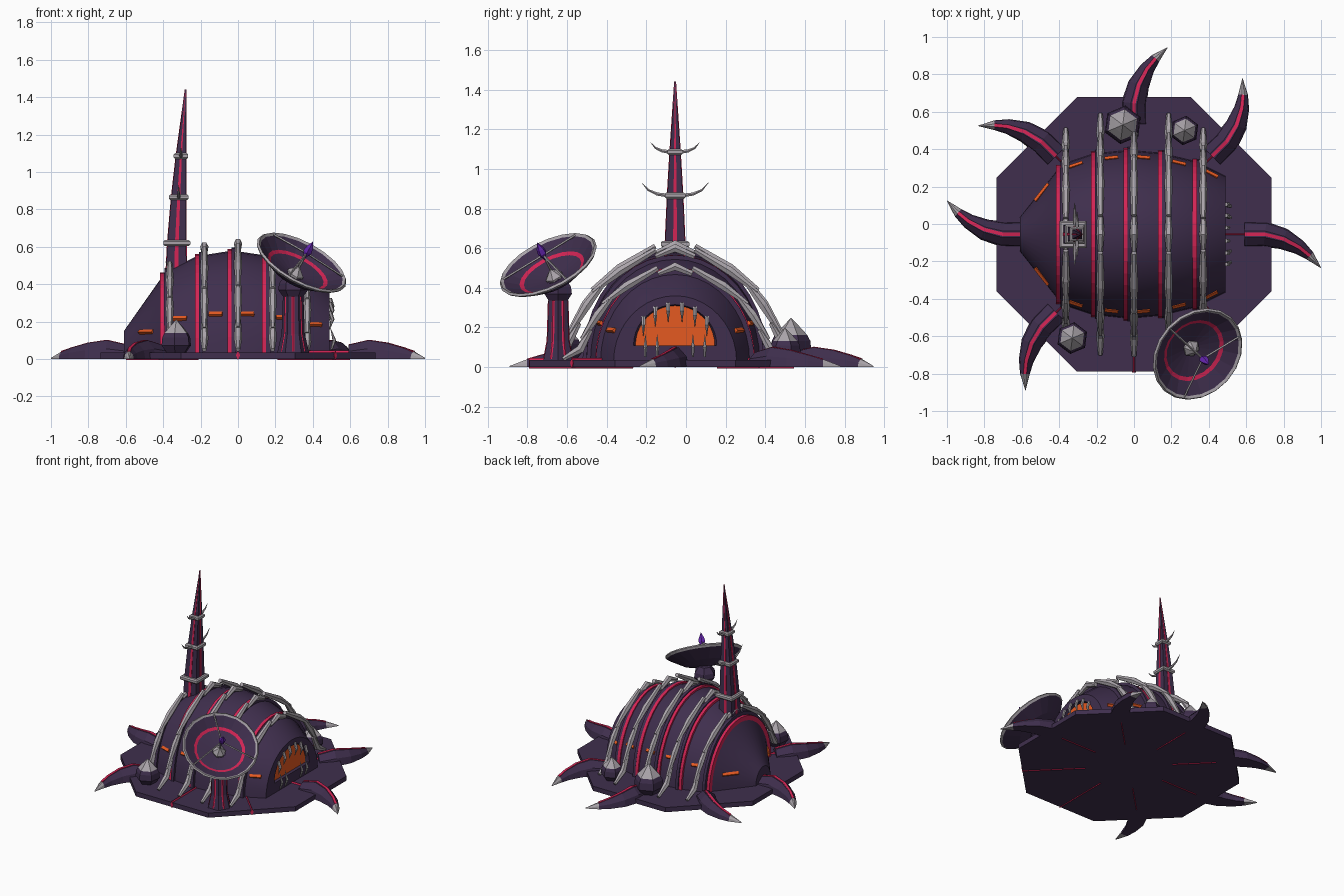
import bpy, bmesh, math
from mathutils import Vector

if "Cube" in bpy.data.objects:
    bpy.data.objects.remove(bpy.data.objects["Cube"], do_unlink=True)

CY = -0.055                      # fore-aft centre of the building
FLOOR = 0.035                    # top of the base slab


def material(name, rgb):
    m = bpy.data.materials.new(name)
    m.use_nodes = True
    m.diffuse_color = (*rgb, 1)
    m.node_tree.nodes["Principled BSDF"].inputs["Base Color"].default_value = (*rgb, 1)
    return m


SHELL = material("dark violet shell", (0.05, 0.028, 0.075))
BONE = material("grey bone", (0.40, 0.37, 0.40))
PINK = material("hot pink glow", (0.65, 0.018, 0.09))
ORANGE = material("orange glow", (0.78, 0.10, 0.015))
CRYSTAL = material("purple crystal", (0.14, 0.02, 0.46))


def loft(name, rings, mats, slots=None, end_slot=0, smooth=False):
    """Bridge closed rings of equal length; slots gives one material per span."""
    bm = bmesh.new()
    loops = [[bm.verts.new(p) for p in ring] for ring in rings]
    n = len(loops[0])
    for k in range(len(loops) - 1):
        a, b = loops[k], loops[k + 1]
        for i in range(n):
            j = (i + 1) % n
            f = bm.faces.new((a[i], a[j], b[j], b[i]))
            f.material_index = slots[k] if slots else 0
    bm.faces.new(loops[0][::-1])
    bm.faces.new(loops[-1]).material_index = end_slot
    bmesh.ops.recalc_face_normals(bm, faces=bm.faces)
    mesh = bpy.data.meshes.new(name)
    for f in bm.faces:
        f.smooth = smooth
    bm.to_mesh(mesh)
    bm.free()
    if smooth:
        mesh.set_sharp_from_angle(angle=math.radians(25))
    for m in mats:
        mesh.materials.append(m)
    ob = bpy.data.objects.new(name, mesh)
    bpy.context.collection.objects.link(ob)
    return ob


def lathe(name, profile, sides, mats, slots=None, at=(0, 0, 0), turn=0.0):
    """Turn (radius, height) points about z."""
    rings = [[Vector((r * math.cos(turn + math.tau * i / sides),
                      r * math.sin(turn + math.tau * i / sides), z))
              for i in range(sides)] for r, z in profile]
    ob = loft(name, rings, mats, slots, end_slot=slots[-1] if slots else 0)
    ob.location = at
    return ob


def sweep(name, pts, sizes, side, mat, sides=6):
    """Sweep a flattened n-gon along points; side is the fixed width axis."""
    pts, side = [Vector(p) for p in pts], Vector(side)
    rings = []
    for k, p in enumerate(pts):
        t = (pts[min(k + 1, len(pts) - 1)] - pts[max(k - 1, 0)]).normalized()
        up = t.cross(side).normalized()
        w, h = sizes[k]
        rings.append([p + side * w * math.cos(math.tau * i / sides)
                      + up * h * math.sin(math.tau * i / sides) for i in range(sides)])
    return loft(name, rings, [mat])


def box_ring(cx, cy, z, hx, hy):
    return [Vector((cx + a * hx, cy + b * hy, z)) for a, b in ((-1, -1), (1, -1), (1, 1), (-1, 1))]


# Octagonal base slab
lathe("base_slab", [(0.795, 0), (0.795, FLOOR)], 8, [SHELL], at=(0, CY, 0), turn=math.pi / 8)

# Barrel-shaped hull: stations of x, half width, crown height
STATIONS = [(-0.61, 0.09, 0.15), (-0.42, 0.33, 0.42), (-0.40, 0.37, 0.46), (-0.22, 0.43, 0.55),
            (-0.03, 0.45, 0.58), (0.14, 0.435, 0.555), (0.33, 0.39, 0.49), (0.49, 0.31, 0.36)]


def arch(x, hw, top, base=0.03, n=20):
    return [Vector((x, CY + hw * math.cos(math.pi * i / n),
                    base + (top - base) * math.sin(math.pi * i / n))) for i in range(n + 1)]


def hull_at(x):
    for (x0, w0, t0), (x1, w1, t1) in zip(STATIONS, STATIONS[1:]):
        if x <= x1:
            f = (x - x0) / (x1 - x0)
            return w0 + f * (w1 - w0), t0 + f * (t1 - t0)
    return STATIONS[-1][1:]


mouth = [arch(0.49, 0.21, 0.315, 0.11), arch(0.465, 0.20, 0.31, 0.11)]
loft("hull", [arch(*s) for s in STATIONS] + mouth, [SHELL, ORANGE], end_slot=1, smooth=True)

# Glowing bands with a dark hoop beside each
for x in (-0.405, -0.22, -0.045, 0.14, 0.325):
    for name, mat, dx, lift in (("glow_band", PINK, 0.0, 0.012), ("dark_hoop", SHELL, 0.022, 0.018)):
        hw, top = hull_at(x + dx)
        loft(name, [arch(x + dx + e, hw + lift, top + lift) for e in (-0.011, 0.011)], [mat])

# Slit windows along both flanks
for x in (-0.49, -0.31, -0.12, 0.05, 0.24, 0.41):
    hw, top = hull_at(x)
    slope = (hull_at(x + 0.02)[0] - hull_at(x - 0.02)[0]) / 0.04
    for s in (-1, 1):
        y, z = CY + s * hw * 0.92, FLOOR + 0.385 * (top - FLOOR)
        ends = [(x + e, y + s * slope * e, z) for e in (-0.036, 0.036)]
        sweep("slit_window", ends, [(0.014, 0.014)] * 2, (0, 0, 1), ORANGE, 4)

# Fangs around the mouth
for d in (-0.16, -0.10, -0.035, 0.035, 0.10, 0.16):
    top = 0.11 + 0.205 * math.sqrt(1 - (d / 0.21) ** 2)
    sweep("upper_fang", [(0.49, CY + d, top + 0.015), (0.505, CY + d, top - 0.03), (0.49, CY + d, top - 0.085)],
          [(0.012, 0.012), (0.011, 0.011), (0.001, 0.001)], (1, 0, 0), BONE)
for d in (-0.15, -0.09, 0.09, 0.15):
    sweep("lower_fang", [(0.50, CY + d, 0.05), (0.515, CY + d, 0.10), (0.495, CY + d, 0.165)],
          [(0.006, 0.006), (0.010, 0.010), (0.001, 0.001)], (1, 0, 0), BONE)

# Bony ribs: three overlapping bones per flank and a chevron on the crown
BONES = [[(0.65, 0.05), (0.55, 0.11), (0.49, 0.23)],
         [(0.54, 0.17), (0.45, 0.32), (0.37, 0.43)],
         [(0.42, 0.39), (0.28, 0.50), (0.10, 0.61)]]
TAPER = [(0.012, 0.012), (0.022, 0.024), (0.015, 0.015)]
for x, s, h in ((-0.365, 0.87, 0.84), (-0.18, 0.99, 0.97), (0, 1, 1), (0.185, 0.99, 0.97), (0.37, 0.87, 0.82)):
    for bone in BONES:
        for m in (-1, 1):
            sweep("rib_bone", [(x, CY + m * d * s, z * h) for d, z in bone], TAPER, (1, 0, 0), BONE)
    sweep("rib_crown", [(x, CY + d * s, z * h) for d, z in ((-0.1, 0.575), (0, 0.62), (0.1, 0.575))],
          TAPER, (1, 0, 0), BONE)

# Claws around the base, alternately curving each way: distance, sideways, half width, height
CLAW = [(0.59, 0, 0.072, 0.075), (0.70, 0, 0.068, 0.10), (0.80, -0.025, 0.057, 0.085),
        (0.885, -0.07, 0.04, 0.06), (0.94, -0.115, 0.026, 0.04), (1.0, -0.18, 0.001, 0.006)]


def claw(angle, flip):
    ax = Vector((math.cos(angle), math.sin(angle), 0))
    ay = Vector((-ax.y, ax.x, 0)) * flip
    pts = [Vector((0, CY, 0)) + ax * r + ay * s for r, s, w, h in CLAW]
    body, ridge = [], []
    for k, (r, s, w, h) in enumerate(CLAW):
        t = (pts[min(k + 1, 5)] - pts[max(k - 1, 0)]).normalized()
        side = Vector((-t.y, t.x, 0))
        z = Vector((0, 0, 1))
        body.append([pts[k] + side * w * a + z * h * b for a, b in
                     ((-1, 0), (-0.85, 0.55), (-0.25, 1), (0.25, 1), (0.85, 0.55), (1, 0))])
        ridge.append([pts[k] + side * 0.009 * a + z * (h + b) for a, b in
                      ((-1, -0.01), (-1, 0.003), (1, 0.003), (1, -0.01))])
    loft("claw", body, [SHELL, BONE], [0, 0, 0, 0, 1], end_slot=1)
    loft("claw_glow", ridge[:5], [PINK])


for k in range(8):
    a = k * math.pi / 4
    if k < 6:
        claw(a, 1 if k % 2 == 0 else -1)
    # Glowing floor lines, running over the slab edge where there is no claw
    end = 0.60 if k < 6 else 0.738
    ax = Vector((math.cos(a), math.sin(a), 0))
    line = [Vector((0, CY, 0.02)) + ax * r for r in (0.3, end)]
    sweep("floor_line", line, [(0.011, 0.026)] * 2, (-ax.y, ax.x, 0), PINK, 4)

# Spore pods with bone caps
for x, y, s in ((-0.06, 0.53, 1.15), (0.27, 0.50, 0.88), (-0.33, -0.61, 0.95)):
    lathe("spore_pod", [(0.06 * s, 0), (0.09 * s, 0.04 * s), (0.085 * s, 0.085 * s), (0.072 * s, 0.11 * s),
                        (0.04 * s, 0.145 * s), (0.001, 0.185 * s)], 6, [SHELL, BONE], [0, 0, 0, 1, 1],
          at=(x, y, FLOOR), turn=0.4)

# Leaning spire: height, centre x, half width
SPIRE = [(0.40, -0.332, 0.056), (0.62, -0.327, 0.05), (0.865, -0.317, 0.039),
         (1.085, -0.305, 0.026), (1.44, -0.28, 0.002)]
loft("spire", [box_ring(x, CY, z, h, h) for z, x, h in SPIRE], [SHELL])
loft("spire_glow_sides", [box_ring(x, CY, z, h + 0.003, 0.2 * h) for z, x, h in SPIRE], [PINK])
loft("spire_glow_faces", [box_ring(x, CY, z, 0.2 * h, h + 0.003) for z, x, h in SPIRE], [PINK])
for z, x, h in SPIRE[1:4]:
    grow = h + (0.022 if z < 0.7 else 0.013)
    loft("spire_collar", [box_ring(x, CY, z + dz, grow - c, grow - c) for dz, c in
                          ((-0.016, 0.008), (-0.008, 0), (0.008, 0), (0.016, 0.008))], [BONE])
for (z, x, h), s in zip(SPIRE[2:4], (1.0, 0.73)):
    for m in (-1, 1):
        sweep("spire_horn", [(x, CY + m * d * s, z + e * s) for d, e in
                             ((0.03, 0), (0.09, 0.008), (0.135, 0.028), (0.168, 0.065))],
              [(0.011, 0.011), (0.009, 0.009), (0.006, 0.006), (0.001, 0.001)], (1, 0, 0), BONE)

# Dish pedestal with glowing seams
PX, PY = 0.295, -0.645
lathe("dish_pedestal", [(0.085, 0), (0.062, 0.1), (0.055, 0.30), (0.08, 0.335), (0.075, 0.37), (0.045, 0.41)],
      6, [SHELL], at=(PX, PY, FLOOR))
for k in range(6):
    a = math.tau * (k + 0.5) / 6
    ax = Vector((math.cos(a), math.sin(a), 0))
    seam = [Vector((PX, PY, z)) + ax * r for r, z in ((0.071, 0.04), (0.053, 0.135), (0.047, 0.335))]
    sweep("pedestal_glow", seam, [(0.009, 0.005)] * 3, (-ax.y, ax.x, 0), PINK, 4)

# Tilted dish
NORMAL = Vector((0.44, -0.40, 0.806)).normalized()
TILT = NORMAL.to_track_quat("Z", "Y")
CENTRE = Vector((0.34, -0.695, 0.515))
parts = [
    lathe("dish", [(0.03, -0.10), (0.15, -0.075), (0.255, -0.014), (0.267, 0), (0.258, 0.01), (0.245, 0.0),
                   (0.178, -0.045), (0.158, -0.055), (0.03, -0.085)], 20, [SHELL, BONE, PINK],
          [0, 0, 1, 1, 1, 0, 2, 0]),
    lathe("dish_hub", [(0.045, -0.09), (0.047, -0.07), (0.001, -0.025)], 6, [BONE]),
    lathe("feed_rod", [(0.006, -0.08), (0.006, 0.05)], 6, [BONE]),
    lathe("feed_crystal", [(0.006, 0.035), (0.024, 0.075), (0.02, 0.10), (0.001, 0.14)], 5, [CRYSTAL])]
for k in range(3):
    a = math.pi / 2 + math.tau * k / 3
    c, s = math.cos(a), math.sin(a)
    parts.append(sweep("feed_strut", [(0.255 * c, 0.255 * s, 0), (0.01 * c, 0.01 * s, 0.06)],
                       [(0.006, 0.006)] * 2, (-s, c, 0), BONE, 4))
for ob in parts:
    ob.rotation_mode = "QUATERNION"
    ob.rotation_quaternion = TILT
    ob.location = CENTRE
